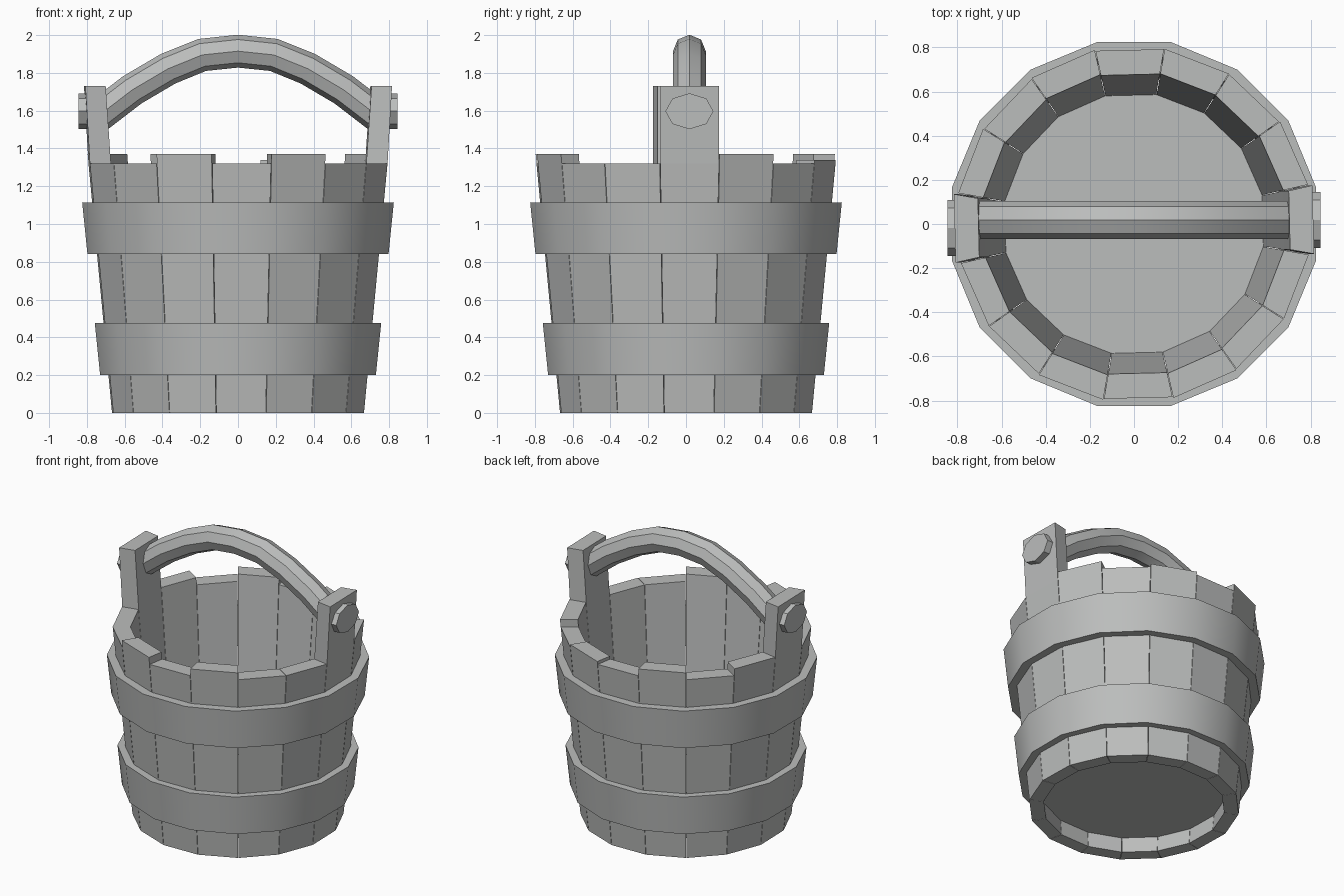
import bpy, bmesh, math
from mathutils import Vector, Matrix

if "Cube" in bpy.data.objects:
    bpy.data.objects.remove(bpy.data.objects["Cube"])

SIDES = 16
STEP = math.tau / SIDES
TWIST = math.radians(1.4)      # staves sit slightly turned inside the hoops

grey = bpy.data.materials.new("weathered_grey")
grey.use_nodes = True
grey.diffuse_color = (0.5, 0.51, 0.505, 1)
grey.node_tree.nodes["Principled BSDF"].inputs["Base Color"].default_value = grey.diffuse_color


def loft(name, rings, loop=False, smooth=False):
    """Skin a list of point rings; cap the ends unless the rings form a loop."""
    bm = bmesh.new()
    rows = [[bm.verts.new(p) for p in ring] for ring in rings]
    pairs = list(zip(rows, rows[1:])) + ([(rows[-1], rows[0])] if loop else [])
    for a, b in pairs:
        for i in range(len(a)):
            j = (i + 1) % len(a)
            bm.faces.new((a[i], a[j], b[j], b[i]))
    if not loop:
        bm.faces.new(rows[0])
        bm.faces.new(rows[-1])
    bmesh.ops.recalc_face_normals(bm, faces=bm.faces)
    mesh = bpy.data.meshes.new(name)
    bm.to_mesh(mesh)
    bm.free()
    mesh.materials.append(grey)
    obj = bpy.data.objects.new(name, mesh)
    bpy.context.collection.objects.link(obj)
    if smooth:
        bpy.ops.object.select_all(action='DESELECT')
        obj.select_set(True)
        bpy.context.view_layer.objects.active = obj
        bpy.ops.object.shade_smooth_by_angle(angle=math.radians(35))
    return obj


def polygon(apothem, z, turn=0):
    r = apothem / math.cos(STEP / 2)
    return [Vector((r * math.cos((i + .5) * STEP + turn),
                    r * math.sin((i + .5) * STEP + turn), z)) for i in range(SIDES)]


# Staves: tapered boards, alternately tall and short
def stave_section(inner, outer, z, width_at=None):
    t = math.tan(STEP / 2) * 0.99
    hi, ho = [t * w for w in (width_at or (inner, outer))]
    return [Vector(p) for p in ((inner, -hi, z), (outer, -ho, z), (outer, ho, z), (inner, hi, z))]


LOW, MID, HIGH = 1.32, 1.34, 1.37
heights = [LOW, HIGH, LOW, MID, LOW, HIGH, LOW, HIGH,
           LOW, LOW, LOW, HIGH, LOW, HIGH, LOW, LOW]
for i, h in enumerate(heights):
    top = (0.572 + 0.079 * h, 0.664 + 0.094 * h)
    rings = [stave_section(0.572, 0.664, 0), stave_section(*top, h)]
    handle_side = i in (0, SIDES // 2)
    if handle_side:            # the two boards that carry the handle
        rings.append(stave_section(0.704, 0.812, 1.73, top))
    turn = Matrix.Rotation(i * STEP + TWIST, 3, 'Z')
    loft("handle_stave" if handle_side else "stave", [[turn @ p for p in r] for r in rings])

# Bucket floor
loft("floor", [polygon(0.60, 0.11, TWIST), polygon(0.60, 0.14, TWIST)])

# Hoops
for name, z0, z1, r0, r1 in (("lower_hoop", 0.2, 0.475, 0.73, 0.758),
                             ("upper_hoop", 0.84, 1.115, 0.797, 0.825)):
    loft(name, [polygon(r0 - 0.07, z0), polygon(r0, z0),
                polygon(r1, z1), polygon(r1 - 0.07, z1)], loop=True, smooth=True)

# Arched handle: eight-sided tube swept along a mirrored path
HANDLE_Y = 0.018
half = [(0.19, 1.895), (0.37, 1.822), (0.56, 1.71), (0.74, 1.572)]
path = [Vector((-x, HANDLE_Y, z)) for x, z in reversed(half)]
path += [Vector((0, HANDLE_Y, 1.915))] + [Vector((x, HANDLE_Y, z)) for x, z in half]
side = Vector((0, 1, 0))
rings = []
for i, p in enumerate(path):
    along = (path[min(i + 1, len(path) - 1)] - path[max(i - 1, 0)]).normalized()
    up = along.cross(side)
    rings.append([p + 0.087 * (math.cos(a) * side + math.sin(a) * up)
                  for a in (k * math.tau / 8 for k in range(8))])
loft("handle", rings, smooth=True)

# Flattened eight-sided pegs on the outside of the handle staves
for s, name in ((1, "left_peg"), (-1, "right_peg")):
    loft(name, [[Vector((s * x, HANDLE_Y * s + 0.127 * math.cos(k * math.tau / 8),
                         1.597 + 0.095 * math.sin(k * math.tau / 8))) for k in range(8)]
                for x in (0.74, 0.845)])
